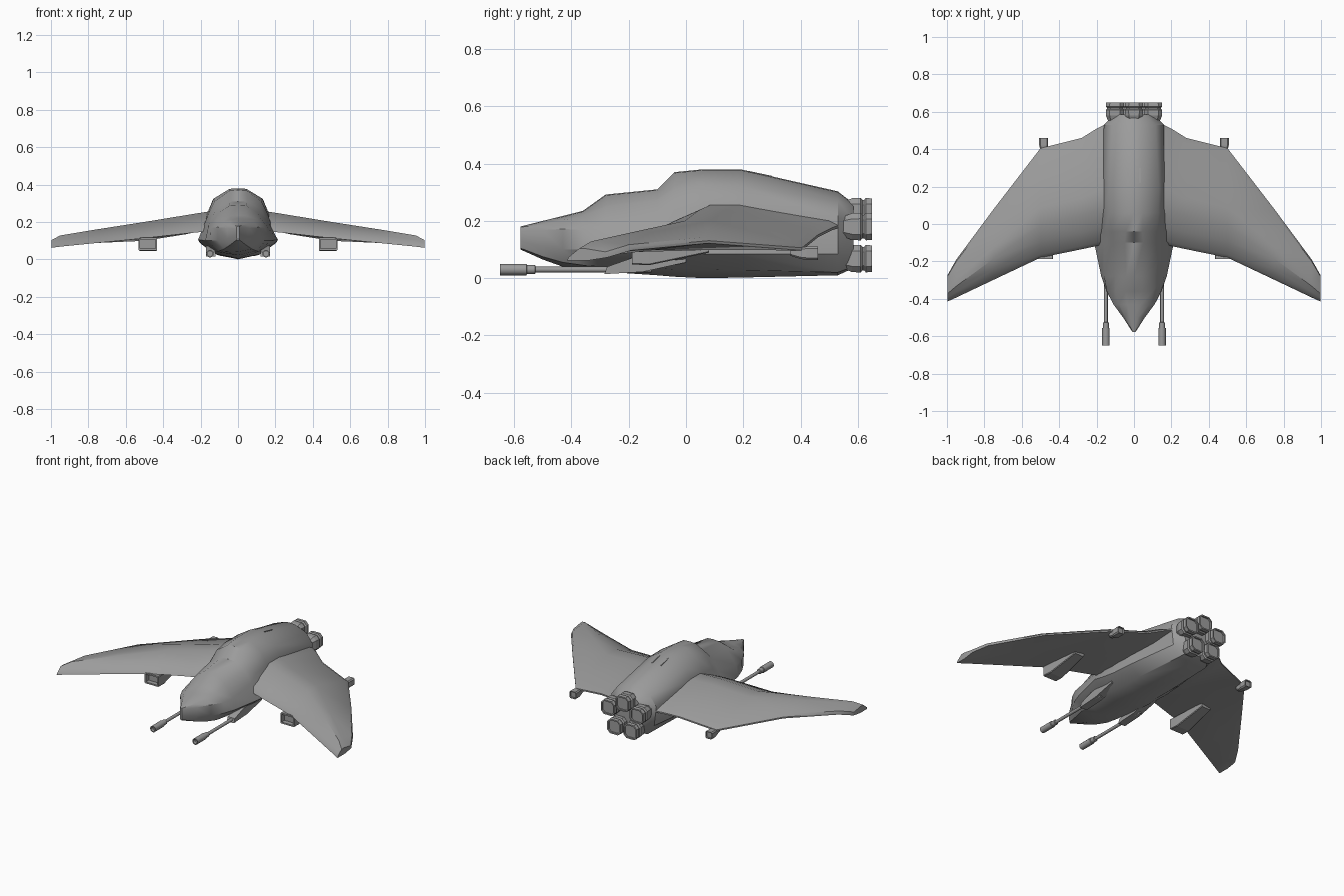
import bpy, bmesh, math

if "Cube" in bpy.data.objects:
    bpy.data.objects.remove(bpy.data.objects["Cube"])

# Dark grey paint for the whole craft
paint = bpy.data.materials.new("dark_grey")
paint.diffuse_color = (.33, .33, .33, 1)
paint.use_nodes = True
paint.node_tree.nodes["Principled BSDF"].inputs["Base Color"].default_value = paint.diffuse_color


def loft(name, rings, mirror=False, smooth=None, recess=None):
    """Skin a list of equal-length closed rings, cap both ends."""
    bm = bmesh.new()
    vs = [[bm.verts.new(p) for p in r] for r in rings]
    n = len(rings[0])
    for a, b in zip(vs, vs[1:]):
        for i in range(n):
            j = (i + 1) % n
            bm.faces.new((a[i], a[j], b[j], b[i]))
    first = bm.faces.new(vs[0])
    last = bm.faces.new(vs[-1])
    bmesh.ops.recalc_face_normals(bm, faces=bm.faces[:])
    if recess:
        end, inset, depth = recess
        f = first if end == "first" else last
        d = -f.normal.copy() * depth
        bmesh.ops.inset_region(bm, faces=[f], thickness=inset)
        ret = bmesh.ops.extrude_face_region(bm, geom=[f])
        moved = [g for g in ret["geom"] if isinstance(g, bmesh.types.BMVert)]
        bmesh.ops.translate(bm, verts=moved, vec=d)
        if f.is_valid:
            bm.faces.remove(f)
    me = bpy.data.meshes.new(name)
    bm.to_mesh(me)
    bm.free()
    me.materials.append(paint)
    ob = bpy.data.objects.new(name, me)
    bpy.context.collection.objects.link(ob)
    if mirror:
        ob.modifiers.new("Mirror", "MIRROR")
    if smooth:
        bpy.ops.object.select_all(action="DESELECT")
        ob.select_set(True)
        bpy.context.view_layer.objects.active = ob
        bpy.ops.object.shade_smooth_by_angle(angle=math.radians(smooth))
    return ob


def block_ring(cx, y, cz, hx, hz, cut):
    """Rectangle with chamfered corners in the xz plane."""
    pts = [(hx, hz - cut), (hx - cut, hz), (cut - hx, hz), (-hx, hz - cut),
           (-hx, cut - hz), (cut - hx, -hz), (hx - cut, -hz), (hx, cut - hz)]
    return [(cx + x, y, cz + z) for x, z in pts]


def tube_ring(cx, y, cz, r, n=12):
    return [(cx + r * math.cos(2 * math.pi * i / n), y,
             cz + r * math.sin(2 * math.pi * i / n)) for i in range(n)]


# Fuselage stations: y, top z, top half width, shoulder, waist, chine, belly, bottom z
stations = [
    (-.578, .180, .004, .006, .178, .008, .165, .008, .13, .006, .105, .10),
    (-.50, .200, .022, .045, .187, .058, .168, .057, .112, .045, .075, .065),
    (-.43, .217, .035, .080, .203, .110, .172, .108, .10, .075, .055, .040),
    (-.36, .235, .045, .100, .215, .145, .168, .147, .10, .100, .045, .032),
    (-.28, .292, .042, .100, .250, .160, .168, .175, .10, .110, .040, .022),
    (-.10, .310, .050, .120, .270, .162, .200, .213, .105, .130, .035, .010),
    (-.04, .370, .045, .125, .310, .160, .240, .208, .095, .130, .030, .005),
    (.06, .380, .045, .130, .325, .163, .250, .200, .085, .120, .030, .000),
    (.19, .380, .045, .133, .322, .163, .250, .190, .085, .120, .028, .002),
    (.53, .303, .035, .115, .270, .160, .210, .145, .085, .100, .020, .010),
    (.585, .260, .020, .055, .250, .105, .200, .100, .090, .075, .040, .035),
]
rings = []
for y, zt, w, x2, z2, x3, z3, x4, z4, x5, z5, zb in stations:
    half = [(w, zt - .003), (x2, z2), (x3, z3), (x4, z4), (x5, z5)]
    ring = [(0, y, zt)] + [(x, y, z) for x, z in half] + [(0, y, zb)]
    ring += [(-x, y, z) for x, z in reversed(half)]
    rings.append(ring)
loft("fuselage", rings, smooth=35)

# Wings: x, leading edge y z, trailing edge y z, crest z
wing = [
    (.12, -.095, .150, .550, .200, .262),
    (.20, -.118, .146, .510, .185, .249),
    (.28, -.135, .138, .460, .160, .236),
    (.50, -.180, .113, .405, .115, .200),
    (.75, -.298, .088, .080, .140, .161),
    (.95, -.393, .068, -.190, .115, .128),
    (.998, -.415, .062, -.275, .090, .103),
]
rings = []
for x, yl, zl, yt, zt, zc in wing:
    c = yt - yl
    rings.append([
        (x, yl, zl), (x, yl + .03 * c, zl + .25 * (zc - zl)),
        (x, yl + .15 * c, zl + .6 * (zc - zl)), (x, yl + .30 * c, zc),
        (x, yl + .46 * c, zc), (x, yt - .05 * c, zt + .12 * (zc - zt)),
        (x, yt, zt - .009), (x, yt, zt - .018),
        (x, yl + .5 * c, (zl + zt) / 2 - .015)])
loft("wing", rings, mirror=True, smooth=35)

# Intake pods under the wings
loft("wing_intake", [
    block_ring(.482, -.188, .082, .050, .034, .004),
    block_ring(.482, -.13, .080, .048, .035, .004),
    block_ring(.482, .08, .103, .034, .014, .004)],
    mirror=True, recess=("first", .010, .03))

# Small thrusters at the trailing edge kink
loft("wing_thruster", [
    block_ring(.483, .365, .092, .015, .014, .005),
    block_ring(.483, .40, .087, .018, .020, .006),
    block_ring(.483, .42, .087, .024, .023, .007),
    block_ring(.483, .46, .087, .024, .023, .007)],
    mirror=True, recess=("last", .005, .01))

# Cluster of five main engines
engines = [(0, .232), (.102, .180), (-.102, .180), (.058, .068), (-.058, .068)]
for i, (cx, cz) in enumerate(engines):
    prof = [(.52, .030), (.555, .038), (.58, .048), (.61, .049),
            (.616, .042), (.622, .042), (.628, .049), (.65, .047)]
    loft(f"engine_{i + 1}",
         [block_ring(cx, y, cz, r, r * .98, r * .42) for y, r in prof],
         recess=("last", .009, .01))

# Guns: slim barrel with a thicker muzzle
loft("gun", [tube_ring(.150, y, .030, r) for y, r in
             [(-.12, .010), (-.525, .010), (-.527, .016), (-.555, .016),
              (-.557, .020), (-.65, .020)]],
     mirror=True, smooth=35, recess=("last", .006, .02))

# Wedge-shaped gun mounts blending into the lower hull
side = [(-.285, .014), (-.275, .040), (-.19, .070), (0, .095), (0, .055), (-.15, .022)]
loft("gun_mount", [[(x, y, z) for y, z in side] for x in (.120, .170)], mirror=True)

# Low dorsal vents
loft("dorsal_vent", [block_ring(.032, y, z, .003, .006, .001) for y, z in
                     [(.22, .368), (.30, .351)]], mirror=True)
